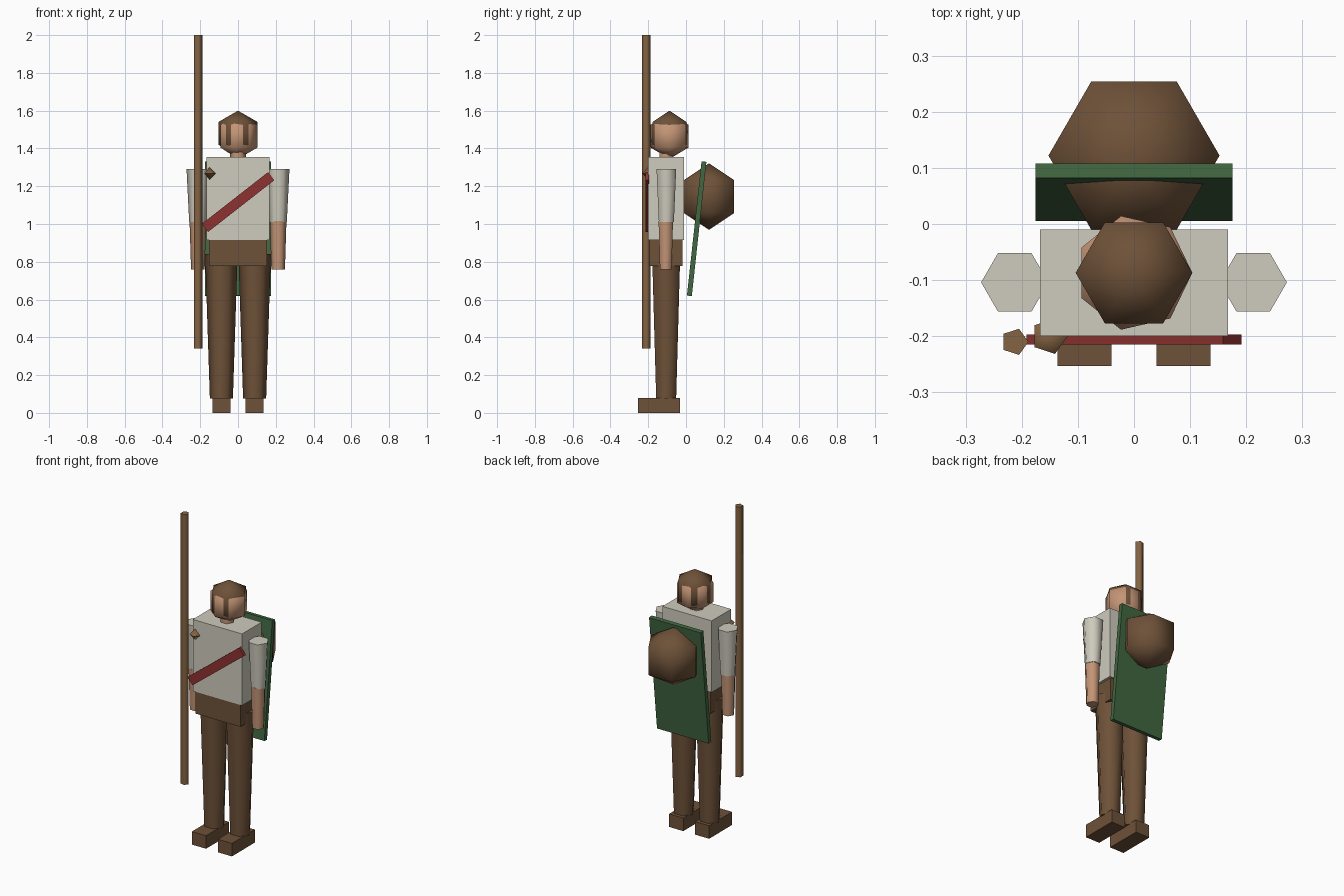
import bpy, bmesh, math
from mathutils import Matrix

if "Cube" in bpy.data.objects:
    bpy.data.objects.remove(bpy.data.objects["Cube"], do_unlink=True)


def material(name, rgb):
    m = bpy.data.materials.new(name)
    m.use_nodes = True
    m.diffuse_color = (*rgb, 1)
    m.node_tree.nodes["Principled BSDF"].inputs["Base Color"].default_value = (*rgb, 1)
    return m


BROWN = material("dark brown", (0.155, 0.083, 0.040))
WOOD = material("light wood", (0.23, 0.125, 0.055))
SKIN = material("skin", (0.55, 0.30, 0.18))
CLOTH = material("off white cloth", (0.62, 0.60, 0.51))
GREEN = material("green", (0.052, 0.135, 0.053))
RED = material("red", (0.27, 0.032, 0.030))


def finish(name, bm, mat, loc, smooth=False):
    bmesh.ops.remove_doubles(bm, verts=bm.verts, dist=1e-5)
    bmesh.ops.recalc_face_normals(bm, faces=bm.faces)
    mesh = bpy.data.meshes.new(name)
    bm.to_mesh(mesh)
    bm.free()
    mesh.materials.append(mat)
    ob = bpy.data.objects.new(name, mesh)
    ob.location = loc
    bpy.context.collection.objects.link(ob)
    if smooth:
        bpy.ops.object.select_all(action='DESELECT')
        ob.select_set(True)
        bpy.context.view_layer.objects.active = ob
        bpy.ops.object.shade_smooth_by_angle(angle=math.radians(75))
    return ob


def box(name, size, loc, mat, rot=(0, 0, 0)):
    bm = bmesh.new()
    bmesh.ops.create_cube(bm, size=1, matrix=Matrix.Diagonal((*size, 1)))
    ob = finish(name, bm, mat, loc)
    ob.rotation_euler = rot
    return ob


def lathe(name, profile, sides, loc, mat):
    """Spin (radius, height) points round z; the first corner points along +x."""
    bm = bmesh.new()
    rings = []
    for r, z in profile:
        angles = [math.tau * i / sides for i in range(sides)]
        rings.append([bm.verts.new((r * math.cos(a), r * math.sin(a), z)) for a in angles])
    for low, high in zip(rings, rings[1:]):
        for i in range(sides):
            j = (i + 1) % sides
            bm.faces.new((low[i], low[j], high[j], high[i]))
    for ring, (r, z) in ((rings[0], profile[0]), (rings[-1], profile[-1])):
        if r > 0:
            bm.faces.new(ring)
    return finish(name, bm, mat, loc, True)


def ball(name, radius, sides, bands, loc, mat):
    steps = [math.pi * k / bands for k in range(bands + 1)]
    profile = [(radius * math.sin(t), -radius * math.cos(t)) for t in steps]
    profile[0], profile[-1] = (0, -radius), (0, radius)
    return lathe(name, profile, sides, loc, mat)


Y = -0.105  # depth of the body centre

# Body
box("shirt", (0.335, 0.19, 0.44), (0, Y, 1.135), CLOTH)
box("hips", (0.306, 0.175, 0.14), (0, -0.107, 0.848), BROWN)
lathe("neck", [(0.042, 1.33), (0.042, 1.42)], 6, (0, Y, 0), SKIN)

# Head with the face showing through the front of the hair
ball("face", 0.12, 7, 3, (0, -0.087, 1.465), SKIN)
ball("hair", 0.12, 6, 3, (0, -0.087, 1.48), BROWN)

# Limbs on both sides
for side, s in (("left", 1), ("right", -1)):
    lathe(side + "_leg", [(0.061, 0.075), (0.086, 0.84)], 6, (s * 0.088, Y, 0), BROWN)
    box(side + "_shoe", (0.096, 0.223, 0.08), (s * 0.088, -0.142, 0.04), BROWN)
    lathe(side + "_sleeve", [(0.046, 1.01), (0.06, 1.29)], 6, (s * 0.2125, -0.104, 0), CLOTH)
    lathe(side + "_forearm", [(0.036, 0.76), (0.044, 1.015)], 6, (s * 0.2125, -0.107, 0), SKIN)

# Sash across the chest and its clasp
box("sash", (0.445, 0.018, 0.054), (0, -0.206, 1.116), RED, (0, math.radians(-38), 0))
ball("clasp", 0.033, 5, 2, (-0.151, -0.2, 1.268), WOOD)

# Back board and the round pack set through it
box("back_board", (0.351, 0.026, 0.715), (0, 0.0565, 0.975), GREEN, (math.radians(-6.2), 0, 0))
ball("pack", 0.176, 6, 3, (0, 0.122, 1.145), BROWN)

# Staff
lathe("staff", [(0.0245, 0.34), (0.0245, 2.0)], 5, (-0.2125, -0.21, 0), WOOD)
